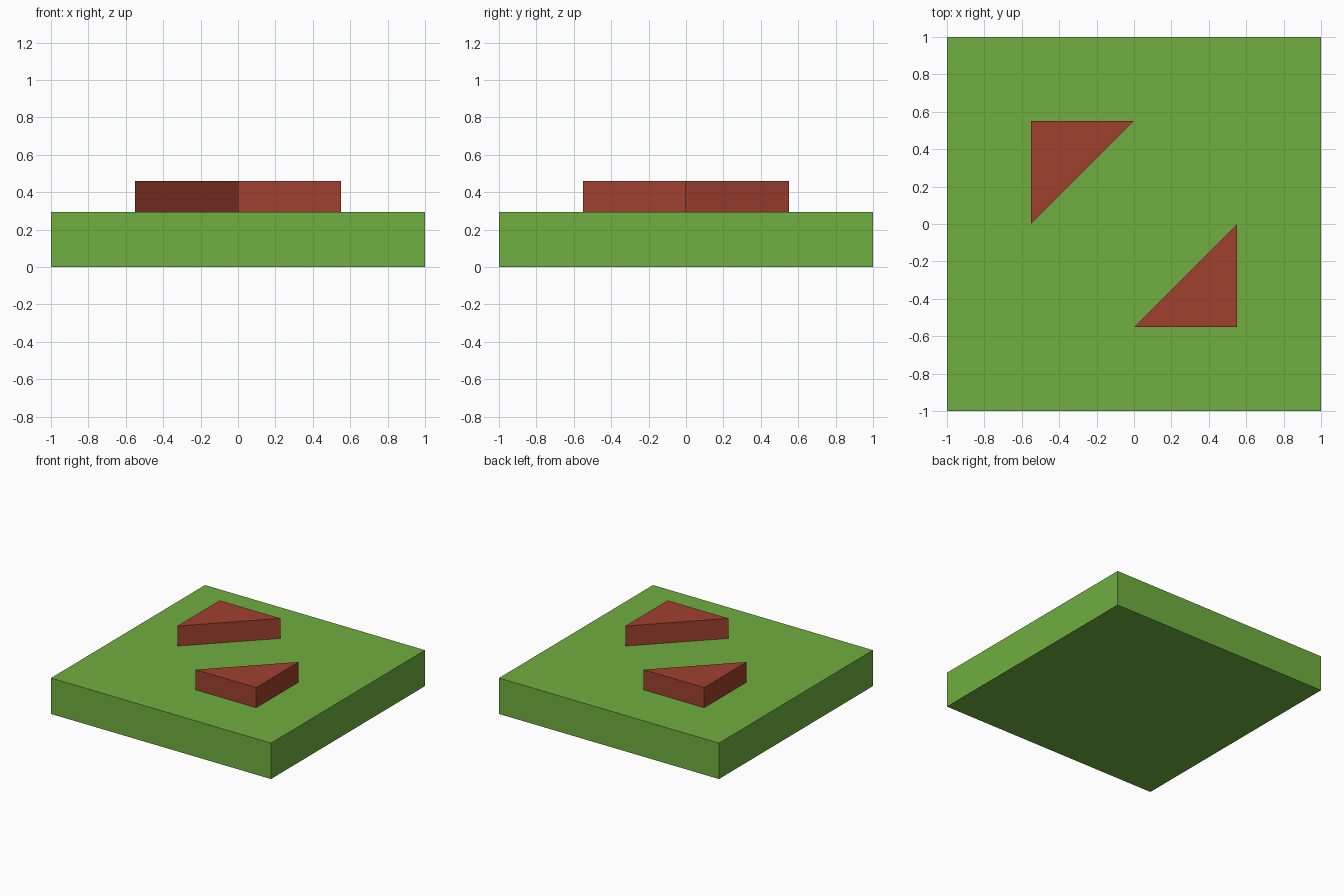
import bpy
import bmesh

if "Cube" in bpy.data.objects:
    bpy.data.objects.remove(bpy.data.objects["Cube"])

BASE_TOP = 0.295
WEDGE_TOP = 0.46
W = 0.552


def material(name, color):
    mat = bpy.data.materials.new(name)
    mat.diffuse_color = (*color, 1.0)
    mat.use_nodes = True
    mat.node_tree.nodes["Principled BSDF"].inputs["Base Color"].default_value = mat.diffuse_color
    return mat


def prism(name, outline, z0, z1, mat):
    """Extrude a counter-clockwise outline from z0 up to z1."""
    bm = bmesh.new()
    face = bm.faces.new([bm.verts.new((x, y, z0)) for x, y in outline])
    result = bmesh.ops.extrude_face_region(bm, geom=[face], use_keep_orig=True)
    top = [v for v in result["geom"] if isinstance(v, bmesh.types.BMVert)]
    bmesh.ops.translate(bm, verts=top, vec=(0, 0, z1 - z0))
    bmesh.ops.recalc_face_normals(bm, faces=bm.faces[:])
    mesh = bpy.data.meshes.new(name)
    bm.to_mesh(mesh)
    bm.free()
    mesh.materials.append(mat)
    obj = bpy.data.objects.new(name, mesh)
    bpy.context.collection.objects.link(obj)
    return obj


green = material("green", (0.16, 0.43, 0.05))
red = material("red", (0.35, 0.052, 0.028))

# Square base slab
prism("base_slab", [(-1, -1), (1, -1), (1, 1), (-1, 1)], 0, BASE_TOP, green)

# Two triangular blocks, half a turn apart
for name, s in (("front_right_wedge", 1), ("back_left_wedge", -1)):
    outline = [(0, -W * s), (W * s, -W * s), (W * s, 0)]
    prism(name, outline, BASE_TOP, WEDGE_TOP, red)
